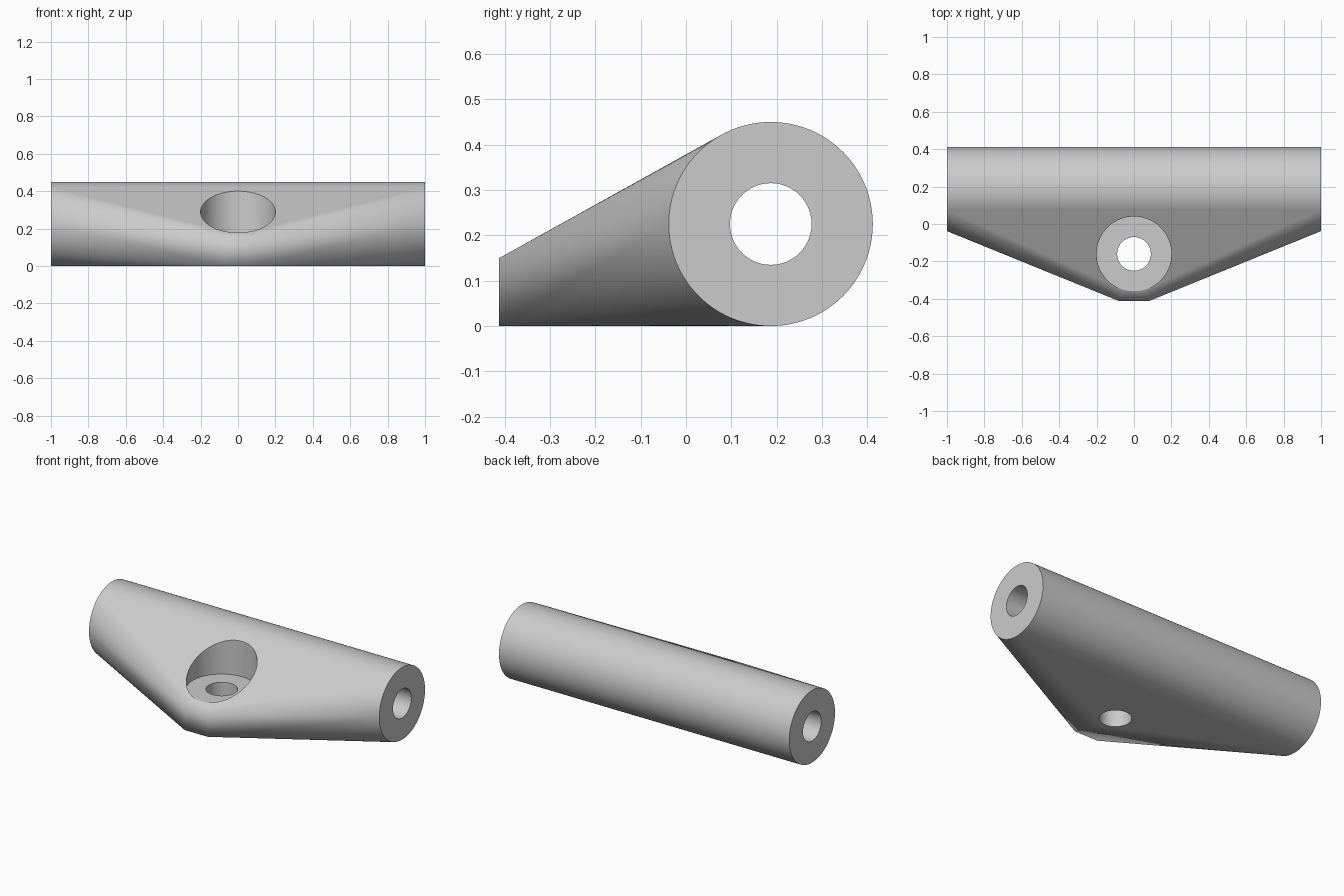
import bpy
import bmesh
import math
from mathutils import Matrix, Vector

cube = bpy.data.objects.get("Cube")
if cube:
    bpy.data.objects.remove(cube, do_unlink=True)

BARREL_Y, BARREL_R = 0.187, 0.225
FRONT_Y, NOSE_W, NOSE_H = -0.412, 0.08, 0.15
SCREW_Y, SEAT_Z = -0.16, 0.18

grey = bpy.data.materials.new("light_grey")
grey.use_nodes = True
colour = (0.6, 0.6, 0.6, 1)
grey.diffuse_color = colour
grey.node_tree.nodes["Principled BSDF"].inputs["Base Color"].default_value = colour


def add_object(name, bm):
    mesh = bpy.data.meshes.new(name)
    bmesh.ops.recalc_face_normals(bm, faces=bm.faces)
    bm.to_mesh(mesh)
    bm.free()
    mesh.materials.append(grey)
    obj = bpy.data.objects.new(name, mesh)
    bpy.context.collection.objects.link(obj)
    return obj


def cutter(name, radius, length, centre, along_x=False):
    bm = bmesh.new()
    turn = Matrix.Rotation(math.pi / 2, 4, "Y") if along_x else Matrix()
    bmesh.ops.create_cone(bm, cap_ends=True, segments=96, radius1=radius,
                          radius2=radius, depth=length,
                          matrix=Matrix.Translation(centre) @ turn)
    obj = add_object(name, bm)
    obj.hide_render = True
    return obj


# Body: a round barrel blended into a narrow front nose by a convex hull
bm = bmesh.new()
place = Matrix.Translation((0, BARREL_Y, BARREL_R)) @ Matrix.Rotation(math.pi / 2, 4, "Y")
bmesh.ops.create_cone(bm, cap_ends=False, segments=96, radius1=BARREL_R,
                      radius2=BARREL_R, depth=2, matrix=place)
bmesh.ops.delete(bm, geom=bm.faces[:], context="FACES_KEEP_BOUNDARY")
for x in (-NOSE_W, NOSE_W):
    for z in (0, NOSE_H):
        bm.verts.new(Vector((x, FRONT_Y, z)))
bmesh.ops.convex_hull(bm, input=bm.verts[:])
bmesh.ops.dissolve_limit(bm, angle_limit=math.radians(0.5),
                         verts=bm.verts[:], edges=bm.edges[:])
body = add_object("bracket_body", bm)

# Barrel bore, screw hole and flat-bottomed screw head recess
cutters = [
    cutter("barrel_bore_cutter", 0.09, 2.4, (0, BARREL_Y, BARREL_R), True),
    cutter("screw_hole_cutter", 0.09, 1, (0, SCREW_Y, 0.2)),
    cutter("screw_recess_cutter", 0.2, 0.6, (0, SCREW_Y, SEAT_Z + 0.3)),
]
bpy.ops.object.select_all(action="DESELECT")
body.select_set(True)
bpy.context.view_layer.objects.active = body
for tool in cutters:
    mod = body.modifiers.new(tool.name, "BOOLEAN")
    mod.operation = "DIFFERENCE"
    mod.solver = "EXACT"
    mod.object = tool
    bpy.ops.object.modifier_apply(modifier=mod.name)
for tool in cutters:
    bpy.data.objects.remove(tool, do_unlink=True)

# Smooth the round walls and keep the rims sharp
bpy.ops.object.shade_smooth_by_angle(angle=math.radians(25))
